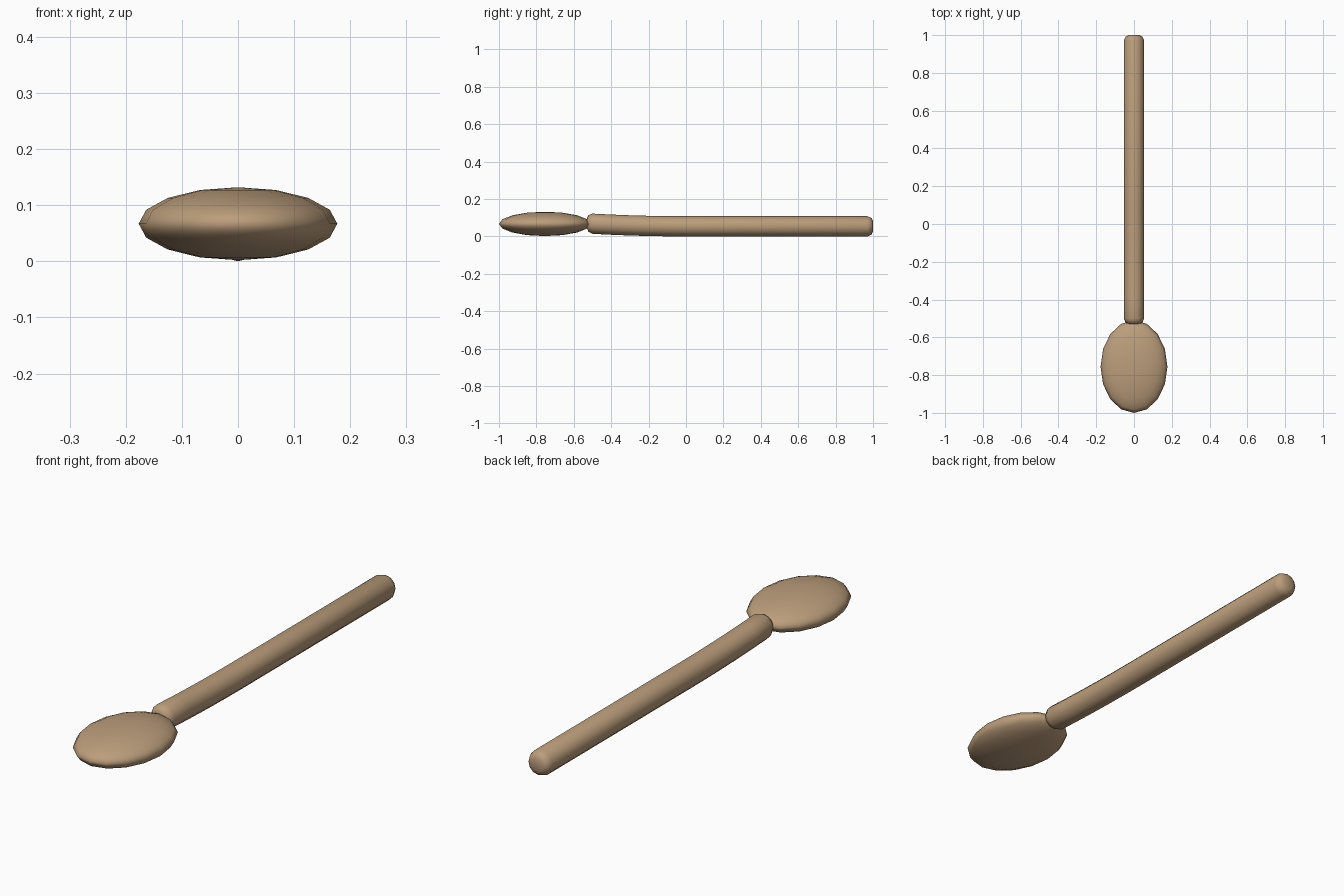
import bpy, bmesh, math

cube = bpy.data.objects.get("Cube")
if cube:
    bpy.data.objects.remove(cube, do_unlink=True)

wood = bpy.data.materials.new("tan_wood")
wood.use_nodes = True
color = (0.50, 0.34, 0.20, 1)
wood.diffuse_color = color
wood.node_tree.nodes["Principled BSDF"].inputs["Base Color"].default_value = color


def add_part(name, bm):
    bmesh.ops.recalc_face_normals(bm, faces=bm.faces)
    for face in bm.faces:
        face.smooth = True
    mesh = bpy.data.meshes.new(name)
    bm.to_mesh(mesh)
    bm.free()
    mesh.materials.append(wood)
    obj = bpy.data.objects.new(name, mesh)
    bpy.context.collection.objects.link(obj)
    return obj


# Bowl: flattened oval ball
bm = bmesh.new()
bmesh.ops.create_uvsphere(bm, u_segments=16, v_segments=8, radius=1)
bowl = add_part("spoon_bowl", bm)
bowl.scale = (0.177, 0.245, 0.065)
bowl.location = (0, -0.755, 0.067)

# Handle: round rod with softly domed ends, rising slightly towards the bowl
SIDES, RADIUS = 12, 0.054
FRONT, BACK, DOME = -0.53, 1.0, 0.03
dome = [(0, 0.5), (0.3, 0.83), (1, 1)]
profile = [(FRONT + d * DOME, r) for d, r in dome]
profile += [(FRONT + DOME + 0.1 * i, 1) for i in range(1, 7)]
profile += [(BACK - d * DOME, r) for d, r in reversed(dome)]


def center_height(y):
    return RADIUS + 0.014 * (max(0, -y) / 0.5) ** 2


bm = bmesh.new()
rings = []
for y, r in profile:
    ring = []
    for i in range(SIDES):
        a = math.tau * i / SIDES
        ring.append(bm.verts.new((RADIUS * r * math.cos(a), y,
                                  center_height(y) + RADIUS * r * math.sin(a))))
    rings.append(ring)
for a, b in zip(rings, rings[1:]):
    for i in range(SIDES):
        j = (i + 1) % SIDES
        bm.faces.new((a[i], a[j], b[j], b[i]))
bm.faces.new(rings[0])
bm.faces.new(rings[-1])
add_part("spoon_handle", bm)
